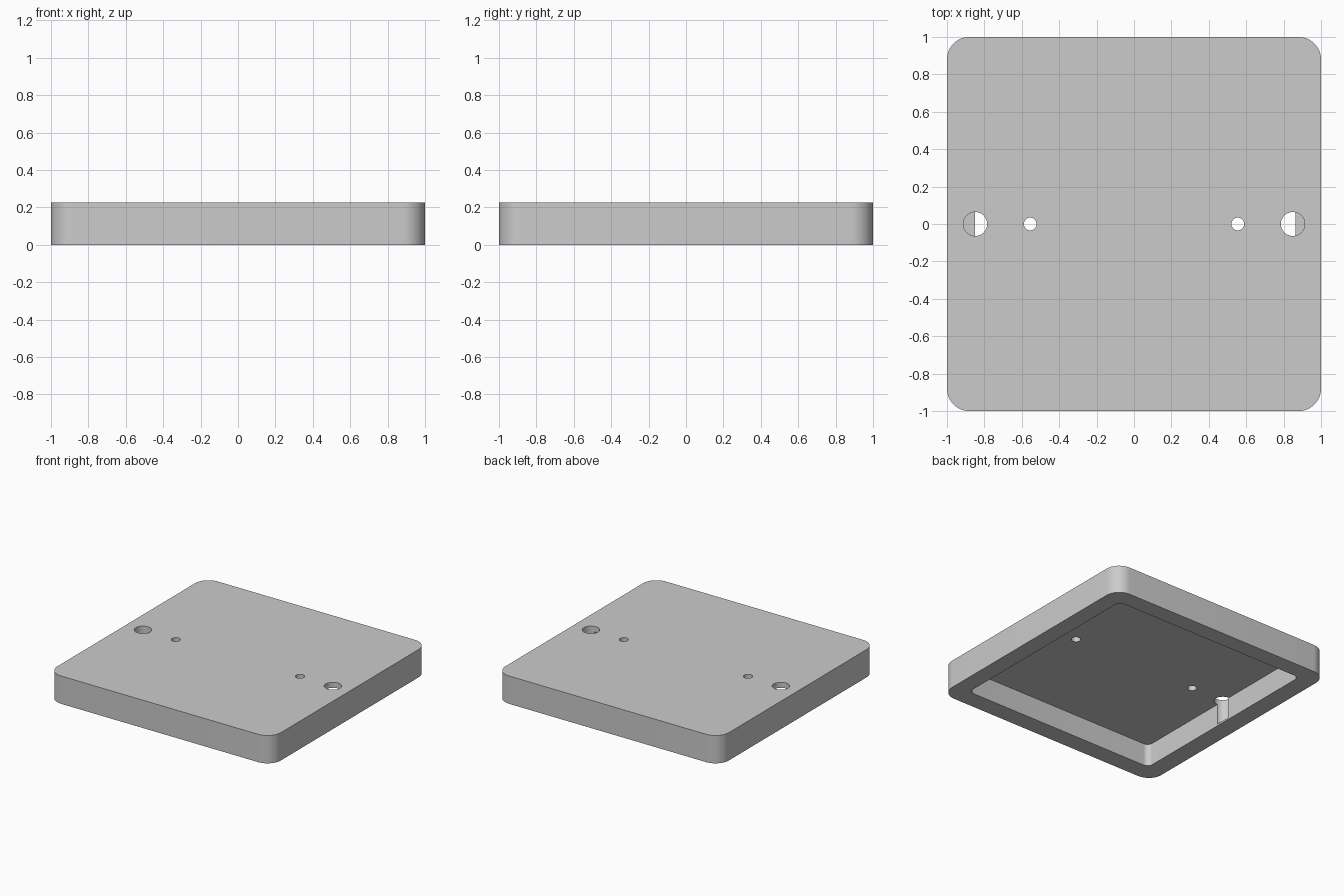
import bpy
import math

cube = bpy.data.objects.get("Cube")
if cube:
    bpy.data.objects.remove(cube, do_unlink=True)

HEIGHT = 0.225

grey = bpy.data.materials.new("plain grey")
grey.use_nodes = True
colour = (0.6, 0.6, 0.6, 1)
grey.diffuse_color = colour
grey.node_tree.nodes["Principled BSDF"].inputs["Base Color"].default_value = colour


def prism(name, outline, z0, z1):
    """Closed upright prism from a counter-clockwise outline."""
    n = len(outline)
    verts = [(x, y, z) for z in (z0, z1) for x, y in outline]
    faces = [tuple(reversed(range(n))), tuple(range(n, 2 * n))]
    faces += [(i, (i + 1) % n, (i + 1) % n + n, i + n) for i in range(n)]
    mesh = bpy.data.meshes.new(name)
    mesh.from_pydata(verts, [], faces)
    mesh.materials.append(grey)
    obj = bpy.data.objects.new(name, mesh)
    bpy.context.collection.objects.link(obj)
    return obj


def circle(cx, cy, r, start=0, sweep=360, count=48, closed=True):
    steps = count if closed else count + 1
    angles = [math.radians(start + sweep * i / count) for i in range(steps)]
    return [(cx + r * math.cos(a), cy + r * math.sin(a)) for a in angles]


def rounded_square(cx, cy, half, r):
    points = []
    for i, (sx, sy) in enumerate([(1, 1), (-1, 1), (-1, -1), (1, -1)]):
        points += circle(cx + sx * (half - r), cy + sy * (half - r), r,
                         90 * i, 90, 12, False)
    return points


# Rounded lid, hollow from below
lid = prism("lid", rounded_square(0, 0, 1, 0.12), 0, HEIGHT)
cutters = [prism("cavity_cutter", rounded_square(0.006, 0.006, 0.857, 0.045), -0.1, 0.18)]

# Mirrored holes: large blind ones biting into the side walls, small ones through the top
for side in (-1, 1):
    cutters.append(prism("large_hole_cutter", circle(side * 0.849, 0, 0.064), 0.015, 0.4))
    cutters.append(prism("small_hole_cutter", circle(side * 0.555, 0, 0.034), 0.1, 0.4))

bpy.ops.object.select_all(action="DESELECT")
lid.select_set(True)
bpy.context.view_layer.objects.active = lid
for cutter in cutters:
    cutter.hide_render = True
    mod = lid.modifiers.new("cut", "BOOLEAN")
    mod.operation = "DIFFERENCE"
    mod.solver = "EXACT"
    mod.object = cutter
    bpy.ops.object.modifier_apply(modifier=mod.name)
    bpy.data.objects.remove(cutter, do_unlink=True)

bpy.ops.object.shade_smooth_by_angle(angle=math.radians(30))
